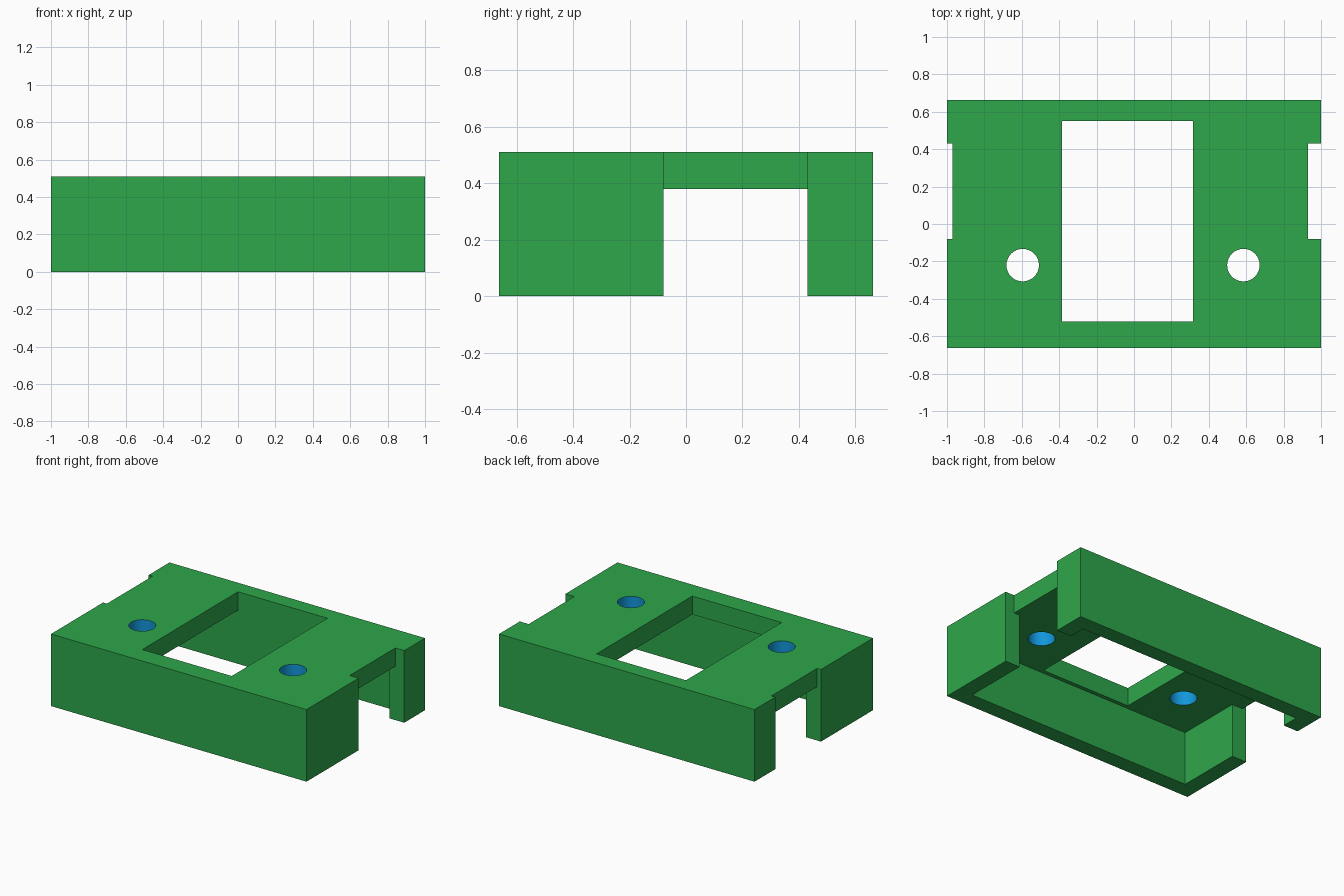
import bpy, math

if "Cube" in bpy.data.objects:
    bpy.data.objects.remove(bpy.data.objects["Cube"])


def material(name, color):
    m = bpy.data.materials.new(name)
    m.diffuse_color = (*color, 1)
    m.use_nodes = True
    m.node_tree.nodes["Principled BSDF"].inputs["Base Color"].default_value = m.diffuse_color
    return m


def box(name, x0, x1, y0, y1, z0, z1):
    bpy.ops.mesh.primitive_cube_add(size=1, location=((x0 + x1) / 2, (y0 + y1) / 2, (z0 + z1) / 2))
    ob = bpy.context.object
    ob.name = name
    ob.scale = (x1 - x0, y1 - y0, z1 - z0)
    bpy.ops.object.transform_apply(location=True, rotation=False, scale=True)
    return ob


def cut(target, cutter):
    mod = target.modifiers.new("cut", 'BOOLEAN')
    mod.operation = 'DIFFERENCE'
    mod.solver = 'EXACT'
    mod.object = cutter
    bpy.context.view_layer.objects.active = target
    bpy.ops.object.modifier_apply(modifier=mod.name)
    bpy.data.objects.remove(cutter, do_unlink=True)


TOP, UNDER = 0.51, 0.38        # plate top and underside
HOLES = [(-0.595, -0.22), (0.585, -0.22)]
RADIUS = 0.087

# Outer block
housing = box("housing", -1, 1, -0.662, 0.662, 0, TOP)

# Hollow underside, leaving thin walls and the top plate
cut(housing, box("cavity", -0.885, 0.885, -0.548, 0.55, -0.1, UNDER))

# Openings through both side walls
cut(housing, box("side_opening", -1.1, 1.1, -0.08, 0.43, -0.1, UNDER))

# Shallow notches in the plate edges above the openings
cut(housing, box("left_notch", -1.1, -0.97, -0.08, 0.43, 0.2, 0.7))
cut(housing, box("right_notch", 0.93, 1.1, -0.08, 0.43, 0.2, 0.7))

# Window in the plate, flush with the inner back wall
cut(housing, box("window", -0.385, 0.315, -0.52, 0.55, 0.2, 0.7))

# Round screw holes
for x, y in HOLES:
    bpy.ops.mesh.primitive_cylinder_add(vertices=32, radius=RADIUS, depth=0.5, location=(x, y, 0.45))
    cut(housing, bpy.context.object)

# Green body, blue hole walls
mesh = housing.data
mesh.materials.clear()
mesh.materials.append(material("green", (0.027, 0.385, 0.070)))
mesh.materials.append(material("blue", (0.006, 0.305, 0.70)))
for f in mesh.polygons:
    in_hole = any(math.hypot(f.center.x - x, f.center.y - y) < RADIUS + 0.01 for x, y in HOLES)
    f.material_index = 1 if in_hole and abs(f.normal.z) < 0.5 else 0

bpy.ops.object.select_all(action='DESELECT')
housing.select_set(True)
bpy.context.view_layer.objects.active = housing
bpy.ops.object.shade_smooth_by_angle(angle=math.radians(30))
